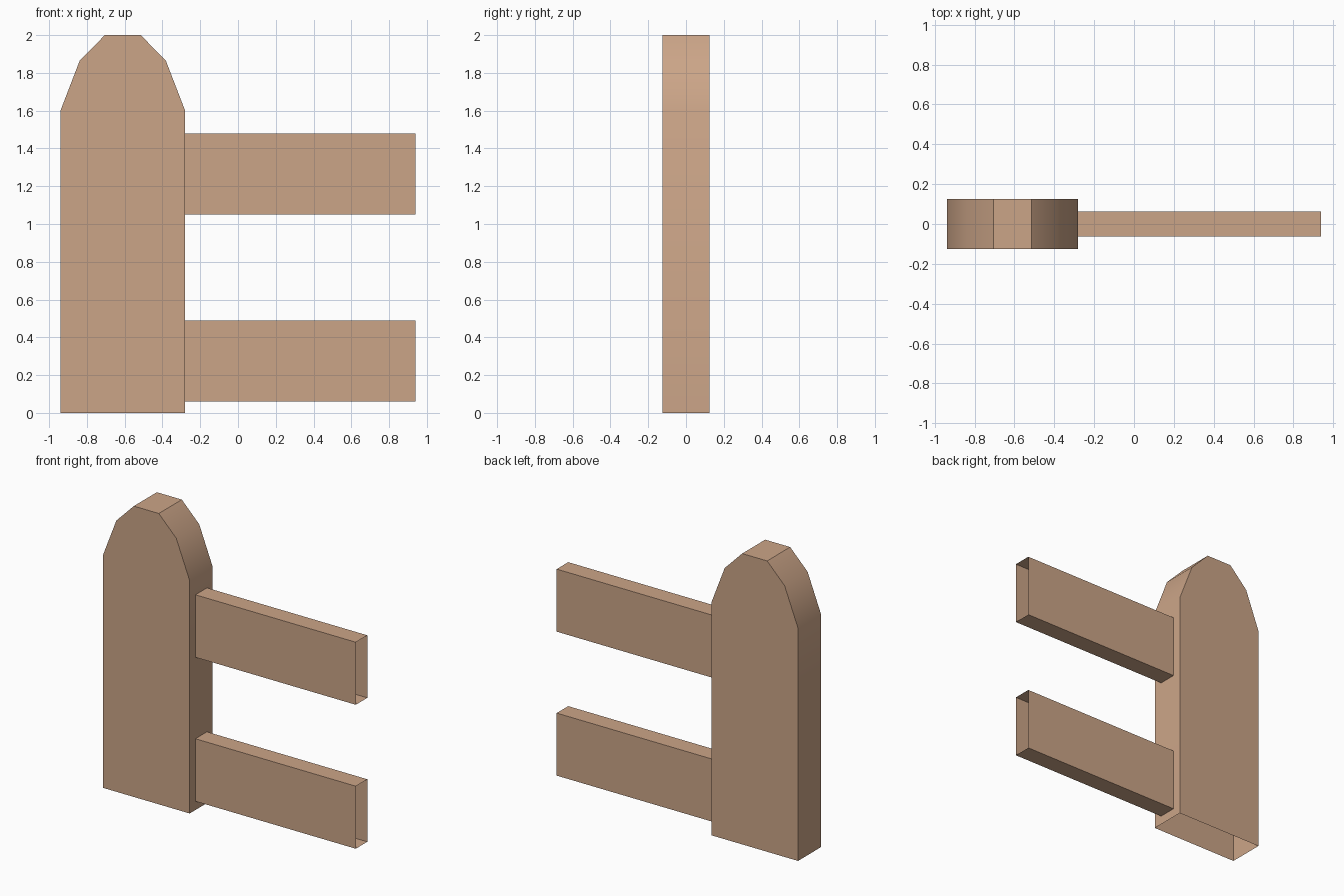
import bpy, bmesh, math

if "Cube" in bpy.data.objects:
    bpy.data.objects.remove(bpy.data.objects["Cube"])

wood = bpy.data.materials.new("tan wood")
wood.diffuse_color = (0.60, 0.375, 0.245, 1.0)
wood.use_nodes = True
wood.node_tree.nodes["Principled BSDF"].inputs["Base Color"].default_value = wood.diffuse_color


def make_shell(name, profile, to_3d, start, end, caps):
    """Extrude a closed profile from start to end; caps keeps the end faces."""
    bm = bmesh.new()
    a = [bm.verts.new(to_3d(p, start)) for p in profile]
    b = [bm.verts.new(to_3d(p, end)) for p in profile]
    n = len(profile)
    for i in range(n):
        j = (i + 1) % n
        bm.faces.new((a[i], a[j], b[j], b[i]))
    if caps:
        bm.faces.new(a)
        bm.faces.new(b[::-1])
    bmesh.ops.recalc_face_normals(bm, faces=bm.faces)
    if name == "post":
        # the underside of the post is open
        under = [f for f in bm.faces if f.calc_center_median().z < 0.001]
        bmesh.ops.delete(bm, geom=under, context='FACES_ONLY')
    mesh = bpy.data.meshes.new(name)
    bm.to_mesh(mesh)
    bm.free()
    mesh.materials.append(wood)
    obj = bpy.data.objects.new(name, mesh)
    bpy.context.collection.objects.link(obj)
    return obj


# Post with a faceted rounded top
cx = -0.61
half = [(0.33, 0.0), (0.33, 1.60), (0.228, 1.865), (0.095, 2.0)]
outline = [(cx + x, z) for x, z in half] + [(cx - x, z) for x, z in reversed(half)]
post = make_shell("post", outline, lambda p, y: (p[0], y, p[1]), -0.125, 0.125, True)
bpy.context.view_layer.objects.active = post
post.select_set(True)
bpy.ops.object.shade_smooth_by_angle(angle=math.radians(30))

# Two hollow rails, open at the ends
for name, z0 in (("lower_rail", 0.06), ("upper_rail", 1.05)):
    z1 = z0 + 0.43
    section = [(-0.0625, z0), (0.0625, z0), (0.0625, z1), (-0.0625, z1)]
    make_shell(name, section, lambda p, x: (x, p[0], p[1]), -0.28, 0.94, False)
